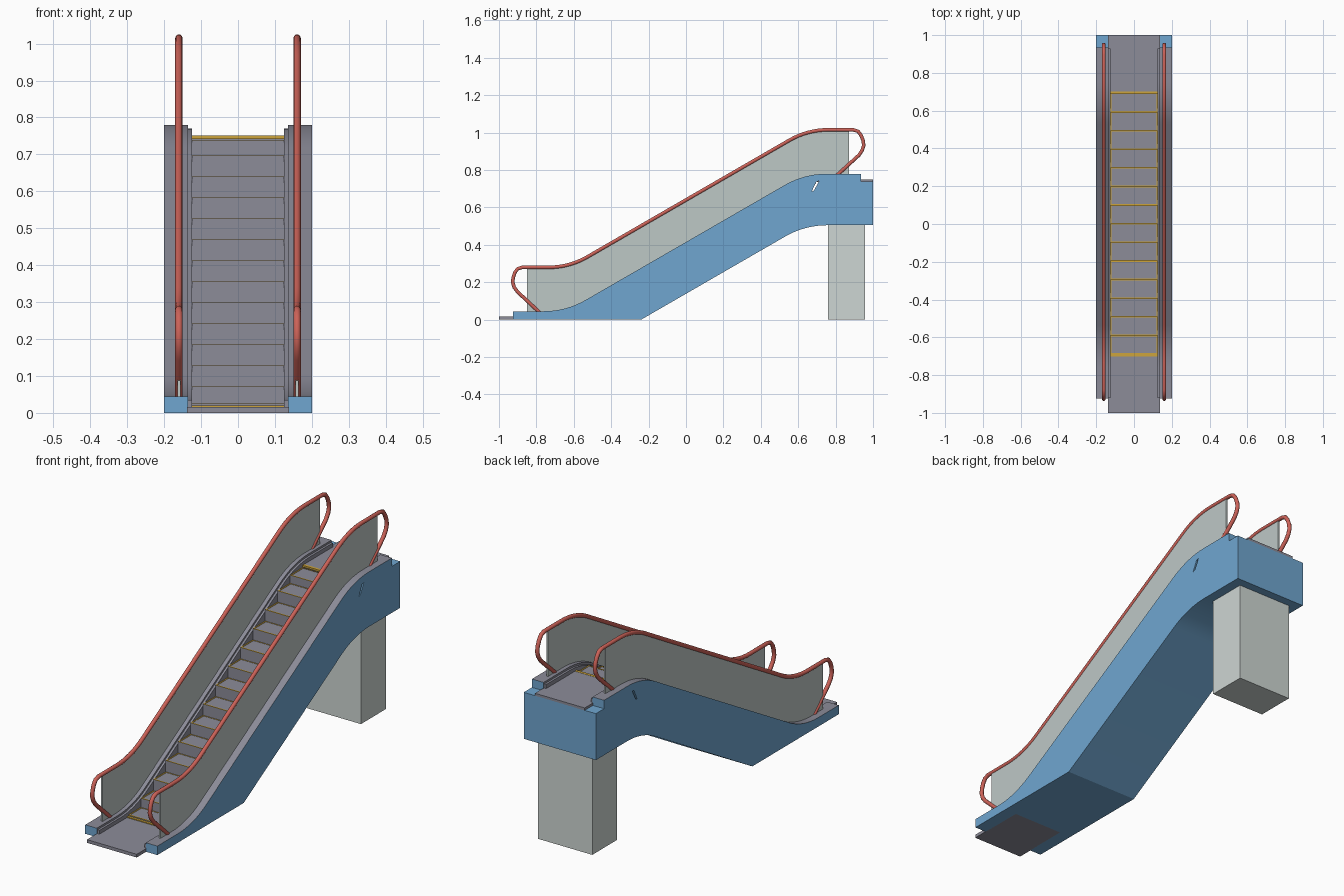
import bpy, bmesh, math

if "Cube" in bpy.data.objects:
    bpy.data.objects.remove(bpy.data.objects["Cube"])

SLOPE = math.radians(30)
TAN = math.tan(SLOPE)


def material(name, r, g, b):
    m = bpy.data.materials.new(name)
    lin = [((c / 255 + 0.055) / 1.055) ** 2.4 for c in (r, g, b)]
    m.diffuse_color = (*lin, 1)
    m.use_nodes = True
    m.node_tree.nodes["Principled BSDF"].inputs["Base Color"].default_value = m.diffuse_color
    return m


BLUE = material("blue_cladding", 112, 166, 208)
GREY = material("step_grey", 140, 140, 153)
RED = material("red_rubber", 204, 98, 88)
YELLOW = material("yellow_edge", 205, 165, 60)
GLASS = material("pale_glass", 190, 200, 198)
CONCRETE = material("pale_concrete", 206, 214, 211)


def finish(name, bm, mats, smooth=False):
    bmesh.ops.recalc_face_normals(bm, faces=bm.faces)
    me = bpy.data.meshes.new(name)
    bm.to_mesh(me)
    bm.free()
    ob = bpy.data.objects.new(name, me)
    bpy.context.collection.objects.link(ob)
    for m in mats:
        me.materials.append(m)
    if smooth:
        bpy.ops.object.select_all(action='DESELECT')
        ob.select_set(True)
        bpy.context.view_layer.objects.active = ob
        bpy.ops.object.shade_smooth_by_angle(angle=math.radians(20))
    return ob


def add_box(bm, x0, x1, y0, y1, z0, z1, mat=0):
    vs = bmesh.ops.create_cube(bm, size=1)["verts"]
    for v in vs:
        v.co = ((x0 + x1) / 2 + v.co.x * (x1 - x0),
                (y0 + y1) / 2 + v.co.y * (y1 - y0),
                (z0 + z1) / 2 + v.co.z * (z1 - z0))
    for f in {f for v in vs for f in v.link_faces}:
        f.material_index = mat


def box(name, mat, *dims):
    bm = bmesh.new()
    add_box(bm, *dims)
    return finish(name, bm, [mat])


def prism(name, mats, profile, x0, x1, smooth=True, rule=None):
    """Extrude a (y, z) outline between two x positions."""
    bm = bmesh.new()
    face = bm.faces.new([bm.verts.new((x0, y, z)) for y, z in profile])
    ext = bmesh.ops.extrude_face_region(bm, geom=[face])["geom"]
    for v in ext:
        if isinstance(v, bmesh.types.BMVert):
            v.co.x = x1
    bmesh.ops.recalc_face_normals(bm, faces=bm.faces)
    if rule:
        for f in bm.faces:
            f.material_index = rule(f)
    return finish(name, bm, mats, smooth)


def bend_up(yc, z, t=0.12, n=8):
    """Arc from level to slope around the corner (yc, z)."""
    r = t / math.tan(SLOPE / 2)
    return [(yc - t + r * math.sin(SLOPE * i / n),
             z + r * (1 - math.cos(SLOPE * i / n))) for i in range(n + 1)]


def bend_level(yc, z, t=0.12, n=8):
    """Arc from slope to level around the corner (yc, z)."""
    return [(-y, 2 * z - zz) for y, zz in reversed(bend_up(-yc, z, t, n))]


def slope_path(y0, y1, zlo, zhi, mid, t=0.12):
    """Level, 30 degree slope, level; mid is the slope height at y = 0."""
    return ([(y0, zlo)] + bend_up((zlo - mid) / TAN, zlo, t)
            + bend_level((zhi - mid) / TAN, zhi, t) + [(y1, zhi)])


underside = [(-0.24, 0)] + bend_level(0.635, 0.505) + [(1, 0.505)]
deck = slope_path(-0.925, 0.935, 0.045, 0.78, 0.415)

# cutter for the small slanted slot in both sides
slot = prism("slot_cutter", [BLUE],
             [(0.672, 0.685), (0.684, 0.69), (0.712, 0.742), (0.697, 0.738)],
             -0.3, 0.3, False)
slot.hide_render = True
slot.hide_viewport = True


def cut_slot(ob):
    mod = ob.modifiers.new("slot", 'BOOLEAN')
    mod.object = slot
    mod.operation = 'DIFFERENCE'
    mod.solver = 'EXACT'


for side, s in (("left", -1), ("right", 1)):
    # side body: blue cladding with a grey deck on top and a grey inner face
    outline = ([(-0.925, 0)] + underside + [(1, 0.738), (0.935, 0.738)]
               + deck[::-1])

    def deck_rule(f, s=s):
        top = f.normal.z > 0.5 and f.calc_center_median().y < 0.934
        return int(top or f.normal.x * s < -0.5)
    cut_slot(prism(side + "_truss_side", [BLUE, GREY], outline,
                   s * 0.136, s * 0.2, True, deck_rule))

    # inner skirt beside the steps
    lip = slope_path(-0.92, 0.93, 0.035, 0.77, 0.404)
    low = [(y, z + 0.004) for y, z in underside[:-1]] + [(0.93, 0.509)]
    cut_slot(prism(side + "_inner_skirt", [GREY],
                   [(-0.92, 0.004)] + low + lip[::-1], s * 0.125, s * 0.137))

    # glass balustrade
    prism(side + "_balustrade", [GLASS],
          slope_path(-0.85, 0.872, 0.04, 0.775, 0.41)
          + slope_path(-0.85, 0.872, 0.275, 1.01, 0.635, 0.11)[::-1],
          s * 0.156, s * 0.164)

    # handrail tube looping back into the deck at both ends
    pts = ([(-0.78, 0.036), (-0.90, 0.148), (-0.918, 0.172), (-0.927, 0.2),
            (-0.924, 0.225), (-0.915, 0.252), (-0.9, 0.272)]
           + slope_path(-0.875, 0.895, 0.28, 1.015, 0.64, 0.11)
           + [(0.92, 1.007), (0.936, 0.985), (0.948, 0.955), (0.95, 0.93),
              (0.942, 0.905), (0.925, 0.88), (0.805, 0.77)])
    cu = bpy.data.curves.new(side + "_handrail", 'CURVE')
    cu.dimensions = '3D'
    cu.bevel_depth = 0.01
    cu.bevel_resolution = 3
    cu.use_fill_caps = True
    sp = cu.splines.new('POLY')
    sp.points.add(len(pts) - 1)
    for p, (y, z) in zip(sp.points, pts):
        p.co = (s * 0.16, y, z, 1)
    cu.materials.append(RED)
    bpy.context.collection.objects.link(
        bpy.data.objects.new(side + "_handrail", cu))

# truss floor and rear wall between the sides
floor = [(-0.705, 0)] + underside
prism("truss_floor", [BLUE], floor + [(y, z + 0.012) for y, z in floor[::-1]],
      -0.136, 0.136)
box("rear_wall", BLUE, -0.136, 0.136, 0.98, 1, 0.505, 0.738)

# landing plates
box("lower_landing", GREY, -0.138, 0.138, -1, -0.7, 0, 0.016)
box("upper_landing", GREY, -0.138, 0.138, 0.7, 1, 0.736, 0.75)

# steps with yellow borders
bm = bmesh.new()
COUNT, Y0, Y1, W, E = 14, -0.69, 0.69, 0.125, 0.006
depth = (Y1 - Y0) / COUNT
prev = 0.014
for k in range(COUNT):
    y = Y0 + depth * k
    z = min(max(0.383 + TAN * (y + depth / 2), 0.024), 0.737)
    add_box(bm, -W, W, y, y + depth + 0.004, z - 0.008, z)
    add_box(bm, -W, W, y, y + 0.008, prev - 0.006, z - 0.001)
    top = z + 0.0015
    add_box(bm, -W, W, y, y + E, z - 0.001, top, 1)
    add_box(bm, -W, W, y + depth - E / 2, y + depth, z - 0.001, top, 1)
    for s in (-1, 1):
        x = sorted((s * W, s * (W - E)))
        add_box(bm, *x, y + E, y + depth - E / 2, z - 0.001, top, 1)
    prev = z
finish("steps", bm, [GREY, YELLOW])

# yellow comb strips where steps meet the landings
box("lower_comb", YELLOW, -W, W, -0.702, -0.688, 0.012, 0.02)
box("upper_comb", YELLOW, -W, W, 0.688, 0.702, 0.742, 0.751)

# support column
box("support_column", CONCRETE, -0.15, 0.15, 0.76, 0.957, 0, 0.506)
